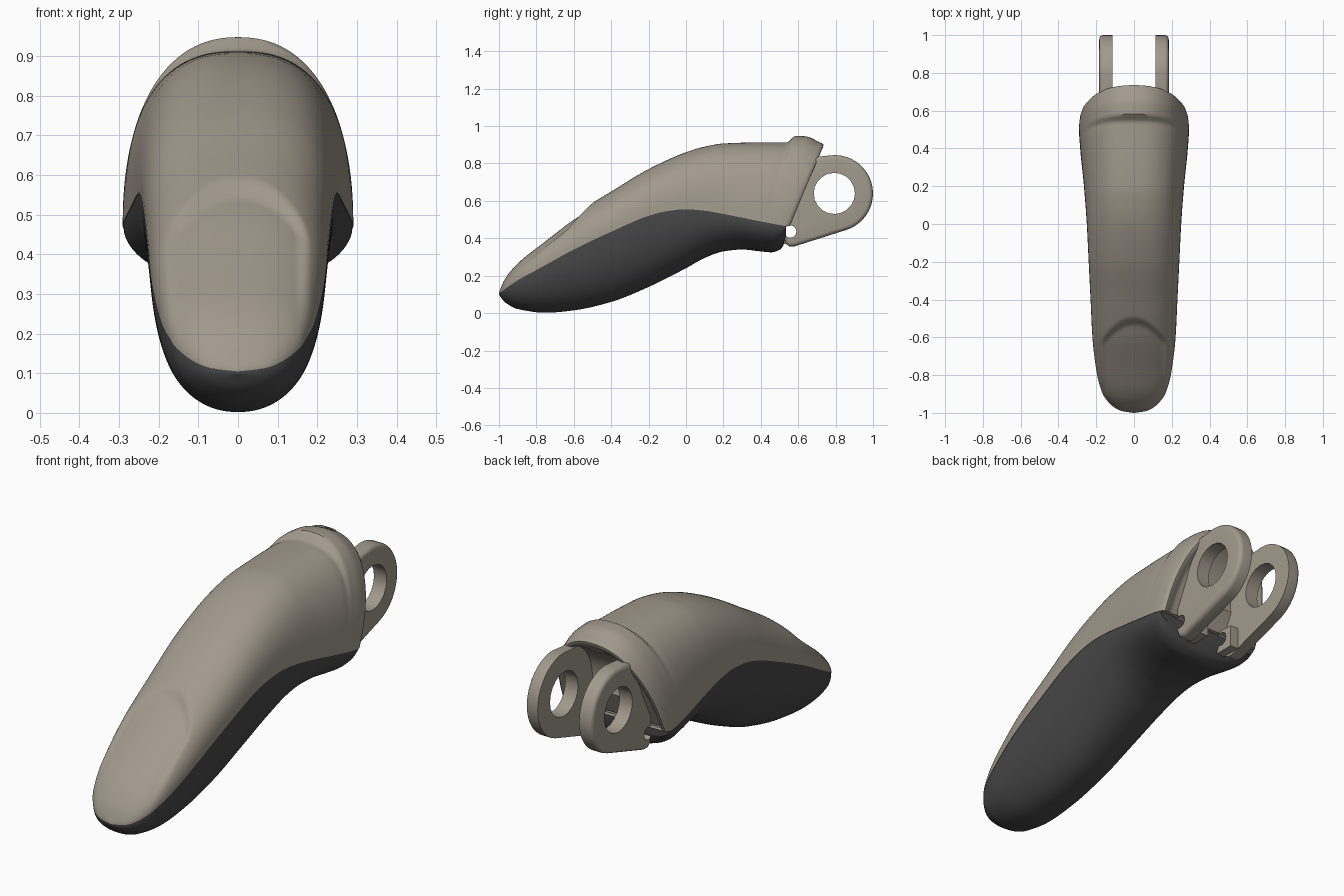
import bpy, bmesh, math
from mathutils import Matrix

if "Cube" in bpy.data.objects:
    bpy.data.objects.remove(bpy.data.objects["Cube"])


def table(pts):
    """Smooth, non-overshooting curve through (position, value) points."""
    xs, ys = [p[0] for p in pts], [p[1] for p in pts]
    d = [(ys[i + 1] - ys[i]) / (xs[i + 1] - xs[i]) for i in range(len(xs) - 1)]
    m = [d[0]] + [2 * a * b / (a + b) if a * b > 0 else 0 for a, b in zip(d, d[1:])] + [d[-1]]

    def f(x):
        x = min(max(x, xs[0]), xs[-1])
        i = max(k for k in range(len(d)) if xs[k] <= x)
        h = xs[i + 1] - xs[i]
        t = (x - xs[i]) / h
        return ((1 + 2 * t) * (1 - t) ** 2 * ys[i] + t * (1 - t) ** 2 * h * m[i]
                + t * t * (3 - 2 * t) * ys[i + 1] + t * t * (t - 1) * h * m[i + 1])
    return f


def smooth(t):
    t = min(max(t, 0), 1)
    return t * t * (3 - 2 * t)


def material(name, col):
    m = bpy.data.materials.new(name)
    m.diffuse_color = (*col, 1)
    m.use_nodes = True
    m.node_tree.nodes["Principled BSDF"].inputs["Base Color"].default_value = m.diffuse_color
    return m


tan = material("tan_plastic", (0.36, 0.32, 0.265))
dark = material("dark_rubber", (0.065, 0.065, 0.065))


def make(name, bm, mat=None):
    bmesh.ops.recalc_face_normals(bm, faces=bm.faces)
    me = bpy.data.meshes.new(name)
    bm.to_mesh(me)
    bm.free()
    ob = bpy.data.objects.new(name, me)
    bpy.context.collection.objects.link(ob)
    if mat:
        me.materials.append(mat)
    return ob


def loft(name, rings, mat):
    bm = bmesh.new()
    vs = [[bm.verts.new(p) for p in r] for r in rings]
    n = len(vs[0])
    for a, b in zip(vs, vs[1:]):
        for i in range(n):
            j = (i + 1) % n
            bm.faces.new((a[i], a[j], b[j], b[i]))
    bm.faces.new(vs[0])
    bm.faces.new(vs[-1])
    return make(name, bm, mat)


def select(ob):
    bpy.ops.object.select_all(action='DESELECT')
    ob.select_set(True)
    bpy.context.view_layer.objects.active = ob


def cut(ob, cutter):
    select(ob)
    m = ob.modifiers.new("cut", 'BOOLEAN')
    m.operation, m.object, m.solver = 'DIFFERENCE', cutter, 'EXACT'
    bpy.ops.object.modifier_apply(modifier=m.name)


def finish(ob, angle=35):
    select(ob)
    bpy.ops.object.shade_smooth_by_angle(angle=math.radians(angle))


def rod(name, y, z, r, half, sides):
    bm = bmesh.new()
    bmesh.ops.create_cone(bm, cap_ends=True, segments=sides, radius1=r, radius2=r, depth=2 * half,
                          matrix=Matrix.Translation((0, y, z)) @ Matrix.Rotation(math.pi / 2, 4, 'Y'))
    ob = make(name, bm)
    ob.hide_render = True
    return ob


# Side-view curves and plan half-width along the finger
top = table([(-1, .11), (-.97, .18), (-.9, .275), (-.8, .372), (-.7, .452), (-.6, .527), (-.5, .59),
             (-.4, .65), (-.2, .77), (0, .86), (.1, .89), (.2, .907), (.35, .912), (.54, .913),
             (.585, .948), (.64, .945), (.73, .905)])
seam = table([(-1, .105), (-.9, .175), (-.8, .23), (-.6, .34), (-.4, .435), (-.2, .52), (-.1, .545),
              (0, .555), (.1, .547), (.2, .53), (.4, .49), (.55, .462)])
bottom = table([(-1, .1), (-.97, .06), (-.9, .022), (-.75, .002), (-.6, .015), (-.4, .06), (-.2, .14),
                (0, .24), (.1, .295), (.2, .33), (.3, .34), (.4, .33), (.46, .325), (.51, .345), (.535, .4)])
width = table([(-1, .004), (-.99, .065), (-.97, .105), (-.94, .138), (-.9, .165), (-.8, .195), (-.6, .22),
               (-.4, .23), (-.2, .24), (0, .25), (.2, .265), (.4, .285), (.5, .291), (.56, .285)])
shear = table([(.1, 0), (.4, .07), (.73, .185)])
power = table([(-1, 2.1), (-.8, 2.4), (.5, 2.5), (.6, 2.25), (.73, 2.25)])
SEG = 56


def stations(end, n=150):
    return [-1 + (end + 1) * (i / n) ** 1.3 for i in range(n + 1)]


def arch(p):
    for i in range(SEG + 1):
        a = math.pi * i / SEG
        c, s = math.cos(a), max(math.sin(a), 0)
        yield math.copysign(abs(c) ** (2 / p), c), s ** (2 / p)


# Upper shell: arched rings, leaning back towards the knuckle collar
def shell_ring(s, k=1, back=0):
    ys = s - shear(s)
    zs, w, ring = seam(ys), width(ys) * k, []
    h = (top(s) - zs) * (1 - (1 - k) * .6)
    for u, v in arch(power(s)):
        x, y, z = w * u, ys + (s - ys) * v + back, zs + h * v
        # sunken fingernail
        nail = smooth((-.49 - 4 * x * x - y) / .05) * smooth((.185 - abs(x)) / .04) * smooth((y + 1) / .25)
        ring.append((x, y, z - .028 * nail * v))
    return ring


rings = [shell_ring(s) for s in stations(.715)]
rings += [shell_ring(.715, k, b) for k, b in ((.985, .012), (.95, .02), (.9, .017), (.85, .005),
                                              (.8, -.012), (.76, -.018), (.7, -.018))]
shell = loft("upper_shell", rings, tan)

# Soft finger pad under the seam, rounded at its rear end
pad_rings = []
for y in stations(.51) + [.52, .528, .533, .535]:
    w, zs = width(y) * .992, seam(y)
    pad_rings.append([(w * u, y, zs - (zs - bottom(y)) * v) for u, v in arch(2.15)])
pad = loft("finger_pad", pad_rings, dark)

# Hinge lug: rounded plate with softened outer rim
CY, CZ, R = .795, .64, .205
outline = [(CY + R * math.cos(math.radians(a)), CZ + R * math.sin(math.radians(a))) for a in range(-72, 91, 9)]
outline += [(.64, .83), (.57, .74), (.52, .55), (.525, .4), (.535, .37), (.552, .357), (.58, .357)]
bm = bmesh.new()
face = bm.faces.new([bm.verts.new((.114, y, z)) for y, z in outline])
ext = bmesh.ops.extrude_face_region(bm, geom=[face])["geom"]
outer = [g for g in ext if isinstance(g, bmesh.types.BMVert)]
bmesh.ops.translate(bm, verts=outer, vec=(.07, 0, 0))
rim = [e for e in bm.edges if all(v.co.x > .15 for v in e.verts)]
bmesh.ops.bevel(bm, geom=rim, offset=.022, segments=4, profile=.5, affect='EDGES')
lug = make("hinge_lugs", bm, tan)

# Small boss inside each lug around the pin hole
bm = bmesh.new()
bmesh.ops.create_cube(bm, size=1, matrix=Matrix.Translation((.095, .575, .425)) @ Matrix.Diagonal((.05, .1, .11, 1)))
boss = make("pin_bosses", bm, tan)

# Holes and the clearance pocket between the lugs
main_hole = rod("main_hole_cutter", CY - .002, CZ, .11, .5, 20)
pin_hole = rod("pin_hole_cutter", .557, .436, .033, .5, 16)
pocket = rod("pocket_cutter", .8, CZ, .23, .116, 40)
cut(lug, main_hole)
cut(lug, pin_hole)
cut(boss, pin_hole)
cut(shell, pocket)
cut(shell, pin_hole)
for c in (main_hole, pin_hole, pocket):
    bpy.data.objects.remove(c)

for ob in (lug, boss):
    select(ob)
    ob.modifiers.new("mirror", 'MIRROR')
    bpy.ops.object.modifier_apply(modifier="mirror")
for ob in (shell, pad, lug, boss):
    finish(ob)
